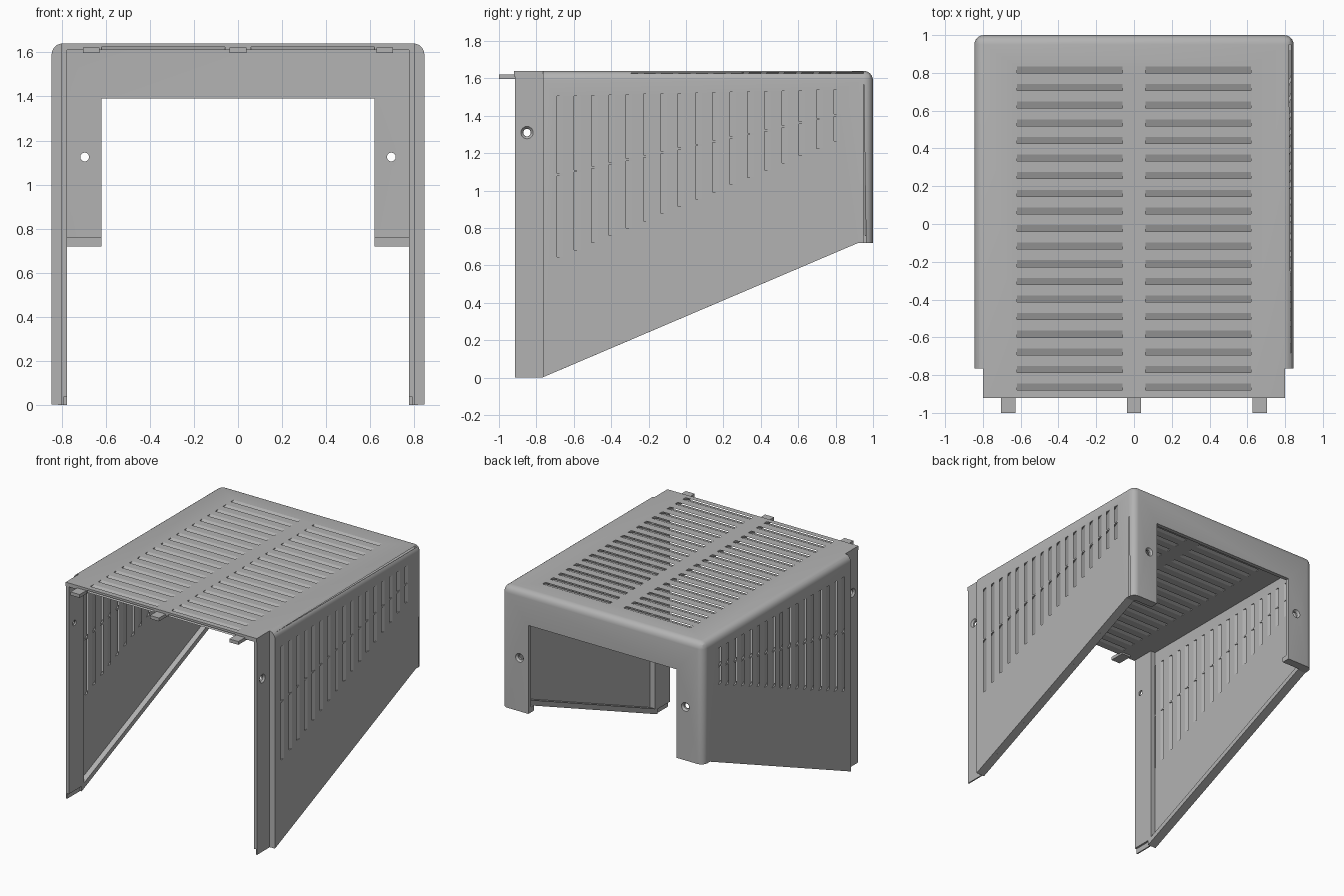
import bpy, bmesh, math
from mathutils import Matrix

if "Cube" in bpy.data.objects:
    bpy.data.objects.remove(bpy.data.objects["Cube"])

grey = bpy.data.materials.new("sheet_grey")
grey.diffuse_color = (0.45, 0.45, 0.45, 1)
grey.use_nodes = True
grey.node_tree.nodes["Principled BSDF"].inputs["Base Color"].default_value = grey.diffuse_color

W, T, H = 0.845, 0.03, 1.64          # half width, sheet thickness, height


def prism(bm, pts, axis, a, b):
    """Extrude a 2D polygon: axis x uses (y, z) points, axis z uses (x, y)."""
    place = (lambda p, t: (t, p[0], p[1])) if axis == 'x' else (lambda p, t: (p[0], p[1], t))
    lo = [bm.verts.new(place(p, a)) for p in pts]
    hi = [bm.verts.new(place(p, b)) for p in pts]
    n = len(pts)
    bm.faces.new(lo[::-1])
    bm.faces.new(hi)
    for i in range(n):
        bm.faces.new((lo[i], lo[(i + 1) % n], hi[(i + 1) % n], hi[i]))


def box(bm, x0, x1, y0, y1, z0, z1):
    prism(bm, [(x0, y0), (x1, y0), (x1, y1), (x0, y1)], 'z', z0, z1)


def cone(bm, loc, axis, r1, r2, depth):
    rot = Matrix.Rotation(math.pi / 2, 4, 'Y' if axis == 'x' else 'X')
    bmesh.ops.create_cone(bm, cap_ends=True, segments=24, radius1=r1, radius2=r2,
                          depth=depth, matrix=Matrix.Translation(loc) @ rot)


def finish(bm, name):
    bmesh.ops.recalc_face_normals(bm, faces=bm.faces)
    me = bpy.data.meshes.new(name)
    bm.to_mesh(me)
    bm.free()
    me.materials.append(grey)
    ob = bpy.data.objects.new(name, me)
    bpy.context.collection.objects.link(ob)
    return ob


def cut(ob, bm):
    """Subtract the cutter mesh and remove it."""
    cutter = finish(bm, "cutter")
    cutter.hide_render = True
    mod = ob.modifiers.new("cut", 'BOOLEAN')
    mod.operation, mod.solver, mod.object = 'DIFFERENCE', 'EXACT', cutter
    bpy.context.view_layer.objects.active = ob
    bpy.ops.object.modifier_apply(modifier=mod.name)
    bpy.data.objects.remove(cutter)


def round_edges(bm, test, r):
    edges = [e for e in bm.edges if test((e.verts[0].co + e.verts[1].co) / 2)]
    bmesh.ops.bevel(bm, geom=edges, offset=r, segments=6, profile=0.5, affect='EDGES')


# Hood shell: rounded block, hollowed out
bm = bmesh.new()
box(bm, -W, W, -0.92, 1, 0, H)
round_edges(bm, lambda c: (c.z > 1.6 and (abs(c.x) > 0.8 or c.y > 0.9))
            or (abs(c.x) > 0.8 and c.y > 0.9), 0.05)
shell = finish(bm, "hood_shell")

bm = bmesh.new()
box(bm, -W + T, W - T, -2, 1 - T, -1, H - T)
round_edges(bm, lambda c: abs(c.x) > 0.8 and c.y > 0.9, 0.03)
cut(shell, bm)

# Sloped bottom
bm = bmesh.new()
prism(bm, [(-0.77, 0), (0.92, 0.72), (1.2, 0.72), (1.2, -0.2), (-0.77, -0.2)], 'x', -1, 1)
cut(shell, bm)

# Rear opening and stepped front corners
bm = bmesh.new()
box(bm, -0.62, 0.62, 0.9, 1.2, -0.1, 1.39)
for s in (-1, 1):
    box(bm, *sorted((s * 0.80, s * 1.2)), -1.2, -0.765, -0.5, 2)
cut(shell, bm)

# Slanted louvre slots in the top and both sides
K, SLOT = 2.5, 0.035


def slant(y0, d):
    return [(y0 - K * d, d), (y0 + SLOT - K * d, d)]


bm = bmesh.new()
for i in range(19):
    y0 = -0.88 + i * 0.0933
    sec = slant(y0, -0.01) + slant(y0, 0.04)[::-1]
    for a, b in ((-0.62, -0.06), (0.06, 0.62)):
        prism(bm, [(y, H - d) for y, d in sec], 'x', a, b)
for i in range(17):
    t = i / 16
    y0 = -0.69 + 1.48 * t
    low, high = 0.645 + 0.62 * t, 1.505 + 0.035 * t
    mid = (low + high) / 2 + 0.01 * (1 - t)
    sec = slant(y0, -0.01) + slant(y0, 0.04)[::-1]
    for s in (-1, 1):
        for a, b in ((low, mid - 0.006), (mid + 0.006, high)):
            prism(bm, [(s * (W - d), y) for y, d in sec], 'z', a, b)
cut(shell, bm)

# Countersunk rear screw holes
bm = bmesh.new()
for s in (-1, 1):
    cone(bm, (s * 0.695, 0.98, 1.125), 'y', 0.02, 0.02, 0.2)
cut(shell, bm)
bm = bmesh.new()
for s in (-1, 1):
    cone(bm, (s * 0.695, 1.0, 1.125), 'y', 0.045, 0.021, 0.03)
cut(shell, bm)

parts = [shell]
for s, side in ((-1, "left"), (1, "right")):
    def sbox(bm, x0, x1, *rest):
        box(bm, *sorted((s * x0, s * x1)), *rest)

    # Front flange with its screw hole
    bm = bmesh.new()
    sbox(bm, 0.775, 0.80, -0.915, -0.735, 0.04, H - T)
    flange = finish(bm, side + "_front_flange")
    bm = bmesh.new()
    cone(bm, (s * 0.79, -0.85, 1.31), 'x', 0.02, 0.02, 0.2)
    cut(flange, bm)
    bm = bmesh.new()
    cone(bm, (s * 0.80, -0.85, 1.31), 'x', *((0.045, 0.021) if s < 0 else (0.021, 0.045)), 0.025)
    cut(flange, bm)

    # Flange foot and joint to the side wall
    bm = bmesh.new()
    sbox(bm, 0.79, 0.80, -0.915, -0.765, 0, 0.04)
    sbox(bm, 0.80, 0.816, -0.765, -0.735, 0.02, H - T)
    foot = finish(bm, side + "_flange_joint")

    # Stiffening lip along the sloped edge and the rear leg
    bm = bmesh.new()
    prism(bm, [(-0.765, 0.002), (0.92, 0.72), (0.97, 0.72), (0.97, 0.76), (0.92, 0.76),
               (-0.765, 0.042)], 'x', *sorted((s * 0.775, s * 0.816)))
    sbox(bm, 0.62, 0.775, 0.935, 0.971, 0.72, 0.76)
    lip = finish(bm, side + "_bottom_lip")
    parts += [flange, foot, lip]

# Front hook tabs
for x, name in ((-0.665, "left"), (0, "middle"), (0.665, "right")):
    bm = bmesh.new()
    box(bm, x - 0.038, x + 0.038, -1.0, -0.88, 1.597, 1.622)
    parts.append(finish(bm, name + "_hook_tab"))

# Smooth shading with sharp edges kept
for ob in parts:
    bpy.ops.object.select_all(action='DESELECT')
    ob.select_set(True)
    bpy.context.view_layer.objects.active = ob
    bpy.ops.object.shade_smooth_by_angle(angle=math.radians(20))
